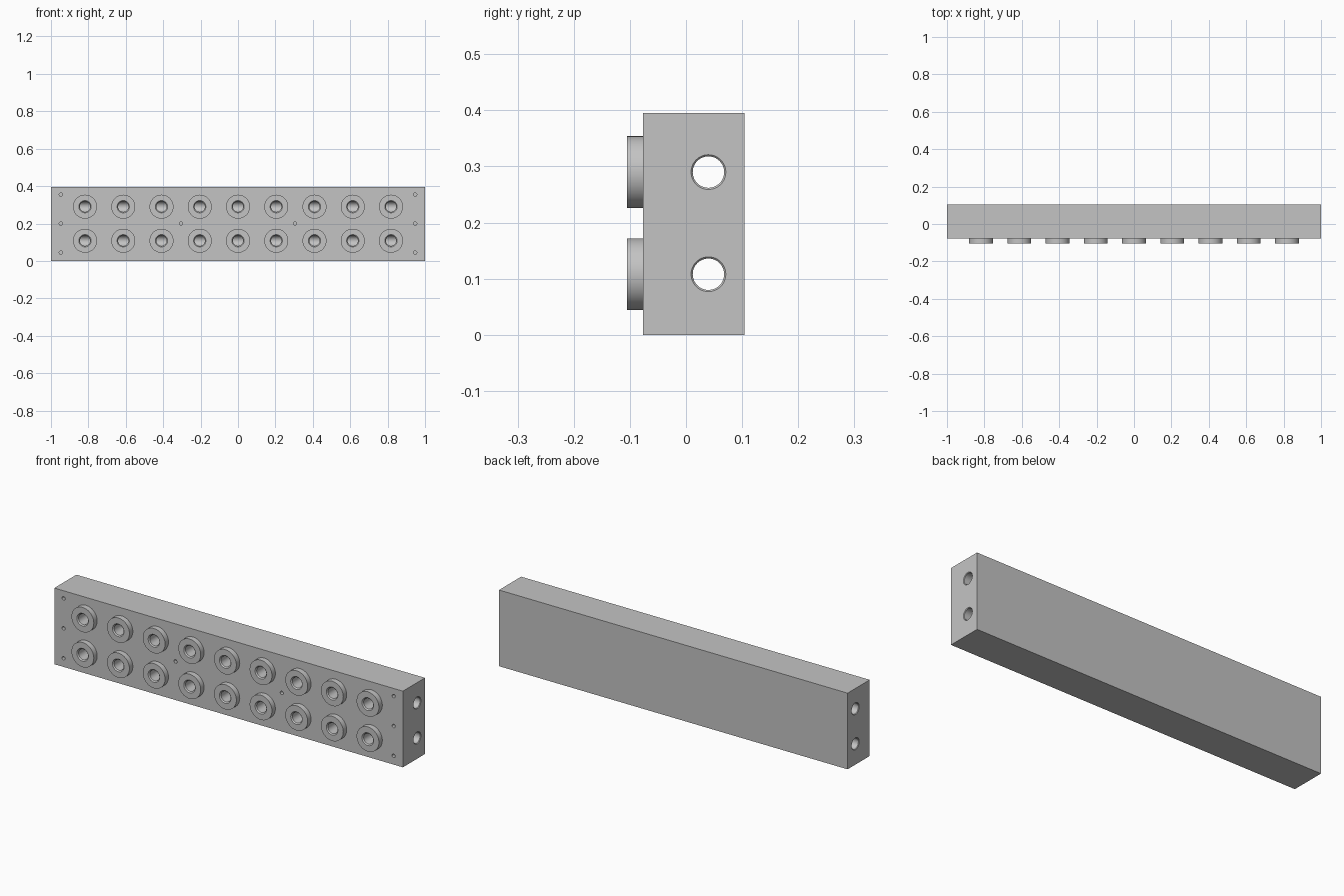
import bpy, bmesh, math
from mathutils import Matrix, Vector

if "Cube" in bpy.data.objects:
    bpy.data.objects.remove(bpy.data.objects["Cube"], do_unlink=True)

FRONT, BACK, TOP = -0.077, 0.104, 0.395     # block faces
FACE = -0.105                               # boss faces
ROWS = (0.108, 0.29)
COLUMNS = [0.2045 * i for i in range(-4, 5)]
BORE_Y = 0.04

steel = bpy.data.materials.new("grey metal")
steel.use_nodes = True
steel.diffuse_color = (0.55, 0.55, 0.55, 1)
steel.node_tree.nodes["Principled BSDF"].inputs["Base Color"].default_value = (0.55, 0.55, 0.55, 1)


def make_object(name, bm):
    bmesh.ops.recalc_face_normals(bm, faces=bm.faces)
    mesh = bpy.data.meshes.new(name)
    bm.to_mesh(mesh)
    bm.free()
    mesh.materials.append(steel)
    obj = bpy.data.objects.new(name, mesh)
    bpy.context.collection.objects.link(obj)
    return obj


def turned(bm, profile, axis, origin, sides=48):
    """Closed solid turned from (radius, distance) points along an axis."""
    turn = Vector((0, 0, 1)).rotation_difference(Vector(axis)).to_matrix().to_4x4()
    place = Matrix.Translation(origin) @ turn
    rings = []
    for r, d in profile:
        angles = [2 * math.pi * i / sides for i in range(sides)]
        rings.append([bm.verts.new(place @ Vector((r * math.cos(a), r * math.sin(a), d)))
                      for a in angles])
    for low, high in zip(rings, rings[1:]):
        for i in range(sides):
            j = (i + 1) % sides
            bm.faces.new((low[i], low[j], high[j], high[i]))
    bm.faces.new(rings[0][::-1])
    bm.faces.new(rings[-1])


def combine(body, name, bm, operation):
    tool = make_object(name, bm)
    tool.hide_render = True
    mod = body.modifiers.new(name, "BOOLEAN")
    mod.operation, mod.solver, mod.object = operation, "EXACT", tool
    bpy.context.view_layer.objects.active = body
    bpy.ops.object.modifier_apply(modifier=mod.name)
    bpy.data.objects.remove(tool, do_unlink=True)


# Rectangular block
bm = bmesh.new()
bmesh.ops.create_cube(bm, size=1)
bmesh.ops.scale(bm, vec=(2, BACK - FRONT, TOP), verts=bm.verts)
bmesh.ops.translate(bm, vec=(0, (FRONT + BACK) / 2, TOP / 2), verts=bm.verts)
block = make_object("manifold_block", bm)

# Raised round port bosses
bm = bmesh.new()
for x in COLUMNS:
    for z in ROWS:
        turned(bm, [(0.064, 0), (0.064, 0.05)], (0, 1, 0), (x, FACE, z))
combine(block, "port_bosses", bm, "UNION")

# Two long bores, chamfered at both ends
bm = bmesh.new()
for z in ROWS:
    turned(bm, [(0.036, -1.005), (0.028, -0.997), (0.028, 0.997), (0.036, 1.005)],
           (1, 0, 0), (0, BORE_Y, z))
combine(block, "long_bores", bm, "DIFFERENCE")

# Chamfered port holes running into the long bores
bm = bmesh.new()
for x in COLUMNS:
    for z in ROWS:
        turned(bm, [(0.039, -0.006), (0.0275, 0.0055), (0.0275, BORE_Y - FACE)],
               (0, 1, 0), (x, FACE, z))
combine(block, "port_holes", bm, "DIFFERENCE")

# Small blind mounting holes
bm = bmesh.new()
spots = [(0.947, z) for z in (0.045, 0.2, 0.355)] + [(0.305, 0.2)]
for x, z in spots:
    for side in (-1, 1):
        turned(bm, [(0.009, -0.01), (0.009, 0.05)], (0, 1, 0), (side * x, FRONT, z), 24)
combine(block, "mounting_holes", bm, "DIFFERENCE")

# Smooth round walls, sharp edges
bpy.ops.object.select_all(action="DESELECT")
block.select_set(True)
bpy.context.view_layer.objects.active = block
bpy.ops.object.shade_smooth_by_angle(angle=math.radians(30))
